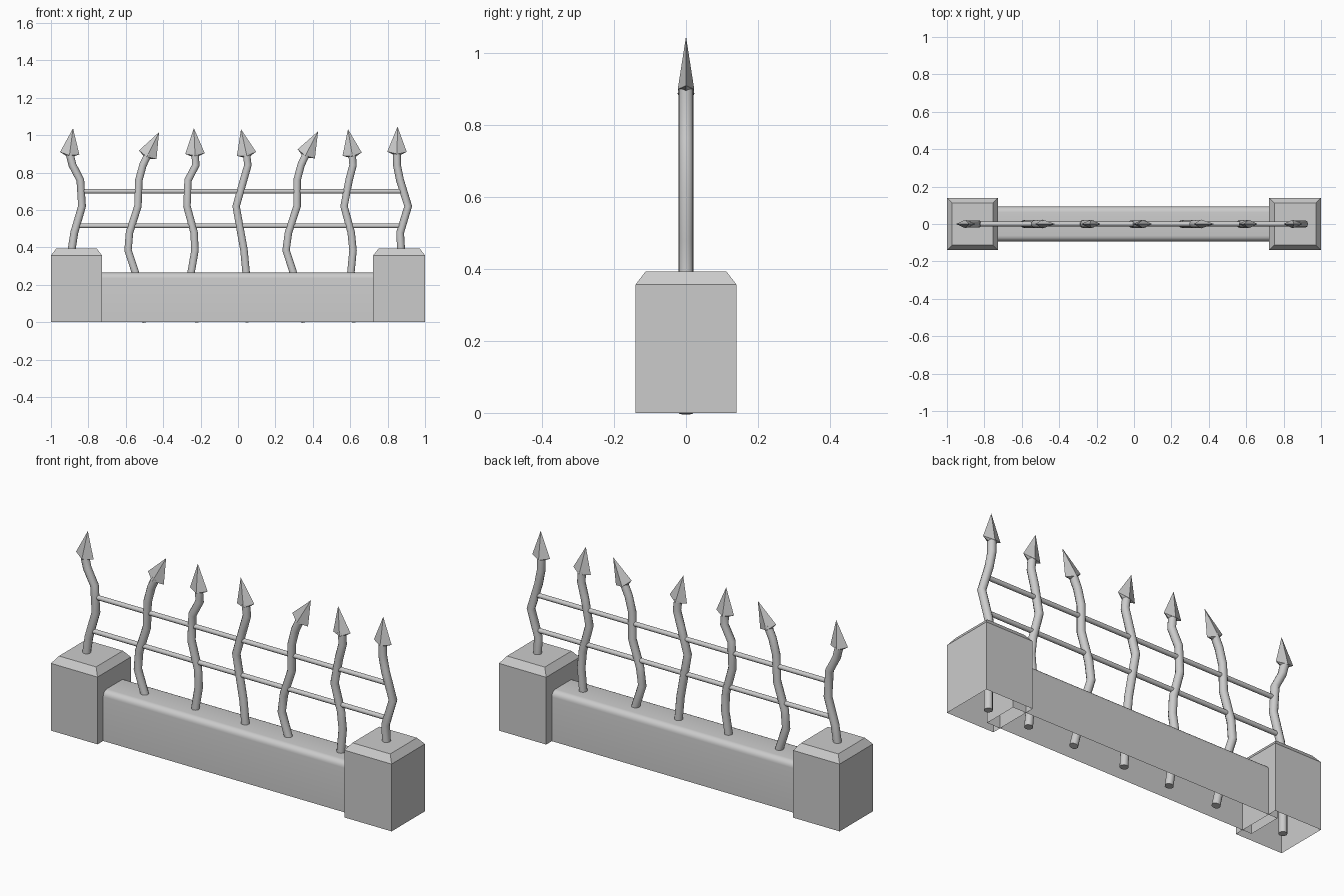
import bpy
import bmesh
from math import atan2, radians
from mathutils import Matrix, Vector

cube = bpy.data.objects.get("Cube")
if cube:
    bpy.data.objects.remove(cube, do_unlink=True)

GREY = (0.6, 0.6, 0.6, 1)
stone = bpy.data.materials.new("plain grey")
stone.use_nodes = True
stone.diffuse_color = GREY
stone.node_tree.nodes["Principled BSDF"].inputs["Base Color"].default_value = GREY


def finish(name, bm):
    """Turn a bmesh into a grey object."""
    mesh = bpy.data.meshes.new(name)
    bm.to_mesh(mesh)
    bm.free()
    mesh.materials.append(stone)
    obj = bpy.data.objects.new(name, mesh)
    bpy.context.collection.objects.link(obj)
    return obj


def smooth(obj):
    bpy.ops.object.select_all(action="DESELECT")
    obj.select_set(True)
    bpy.context.view_layer.objects.active = obj
    bpy.ops.object.shade_smooth_by_angle(angle=radians(40))


def open_box(left, right, depth, height):
    """Box standing on the ground with no underside."""
    bm = bmesh.new()
    place = Matrix.Translation(((left + right) / 2, 0, height / 2))
    size = Matrix.Diagonal((right - left, depth, height, 1))
    bmesh.ops.create_cube(bm, size=1, matrix=place @ size)
    bm.normal_update()
    under = [f for f in bm.faces if f.normal.z < -0.9]
    bmesh.ops.delete(bm, geom=under, context="FACES_ONLY")
    return bm


def tube(name, points, radius):
    """Round bar along a path, converted to a mesh."""
    curve = bpy.data.curves.new(name, "CURVE")
    curve.dimensions = "3D"
    curve.bevel_depth = radius
    curve.bevel_resolution = 3
    curve.use_fill_caps = True
    spline = curve.splines.new("POLY")
    spline.points.add(len(points) - 1)
    for target, (x, z) in zip(spline.points, points):
        target.co = (x, 0, z, 1)
    curve.materials.append(stone)
    obj = bpy.data.objects.new(name, curve)
    bpy.context.collection.objects.link(obj)
    bpy.ops.object.select_all(action="DESELECT")
    obj.select_set(True)
    bpy.context.view_layer.objects.active = obj
    bpy.ops.object.convert(target="MESH")
    smooth(bpy.context.object)


def spearhead(name, neck, tip):
    """Flattened four-sided point with a shallow pointed underside."""
    bm = bmesh.new()
    length = 0.135
    bmesh.ops.create_cone(bm, cap_ends=True, segments=4, radius1=1, radius2=0,
                          depth=length, matrix=Matrix.Translation((0, 0, -length / 2)))
    bmesh.ops.remove_doubles(bm, verts=bm.verts, dist=0.001)
    # Turn the base so that its corners lie on the two axes
    corner = max(bm.verts, key=lambda v: v.co.xy.length)
    turn = Matrix.Rotation(-atan2(corner.co.y, corner.co.x), 4, "Z")
    bmesh.ops.transform(bm, matrix=turn, verts=bm.verts)
    bmesh.ops.transform(bm, matrix=Matrix.Diagonal((0.052, 0.023, 1, 1)), verts=bm.verts)
    bm.normal_update()
    base = min(bm.faces, key=lambda f: f.normal.z)
    middle = bmesh.ops.poke(bm, faces=[base])["verts"][0]
    middle.co.z -= 0.025
    for v in bm.verts:
        if abs(v.co.y) > 0.01:
            v.co.z -= 0.012
    lean = Vector((tip[0] - neck[0], tip[1] - neck[1]))
    matrix = Matrix.Translation((tip[0], 0, tip[1])) @ Matrix.Rotation(atan2(lean.x, lean.y), 4, "Y")
    bmesh.ops.transform(bm, matrix=matrix, verts=bm.verts)
    finish(name, bm)


# Low wall with rounded upper edges
bm = open_box(-0.78, 0.8, 0.185, 0.265)
long_edges = [e for e in bm.edges
              if all(v.co.z > 0.2 for v in e.verts) and e.calc_length() > 1]
bmesh.ops.bevel(bm, geom=long_edges, offset=0.03, segments=5, profile=0.5, affect="EDGES")
smooth(finish("low_wall", bm))

# End posts with chamfered caps
for name, left, right in (("right_post", -1, -0.727), ("left_post", 0.723, 1)):
    bm = open_box(left, right, 0.28, 0.357)
    bm.normal_update()
    top = max(bm.faces, key=lambda f: f.normal.z)
    bmesh.ops.inset_region(bm, faces=[top], thickness=0.039)
    for v in top.verts:
        v.co.z = 0.393
    finish(name, bm)

# Horizontal rails
tube("upper_rail", [(-0.84, 0.7), (0.88, 0.7)], 0.0125)
tube("lower_rail", [(-0.88, 0.515), (0.87, 0.515)], 0.0125)

# Crooked uprights: sideways position at each shared height, then the tip
HEIGHTS = (0, 0.27, 0.385, 0.48, 0.62, 0.76, 0.84, 0.9)
UPRIGHTS = (
    ((-.89, -.89, -.89, -.875, -.834, -.843, -.885, -.9), (-.882, 1.037)),
    ((-.49, -.55, -.588, -.58, -.535, -.53, -.508, -.48), (-.422, 1.016)),
    ((-.21, -.25, -.23, -.235, -.273, -.267, -.225, -.23), (-.236, 1.037)),
    ((.06, .043, .032, .015, -.01, .03, .053, .045), (.016, 1.032)),
    ((.36, .294, .257, .27, .316, .316, .337, .365), (.428, 1.02)),
    ((.63, .604, .615, .605, .567, .594, .615, .61), (.588, 1.032)),
    ((.87, .87, .872, .867, .91, .866, .85, .85), (.853, 1.046)),
)
for number, (sideways, tip) in enumerate(UPRIGHTS, 1):
    path = list(zip(sideways, HEIGHTS))
    tube(f"upright_{number}", path, 0.021)
    spearhead(f"spearhead_{number}", path[-1], tip)
